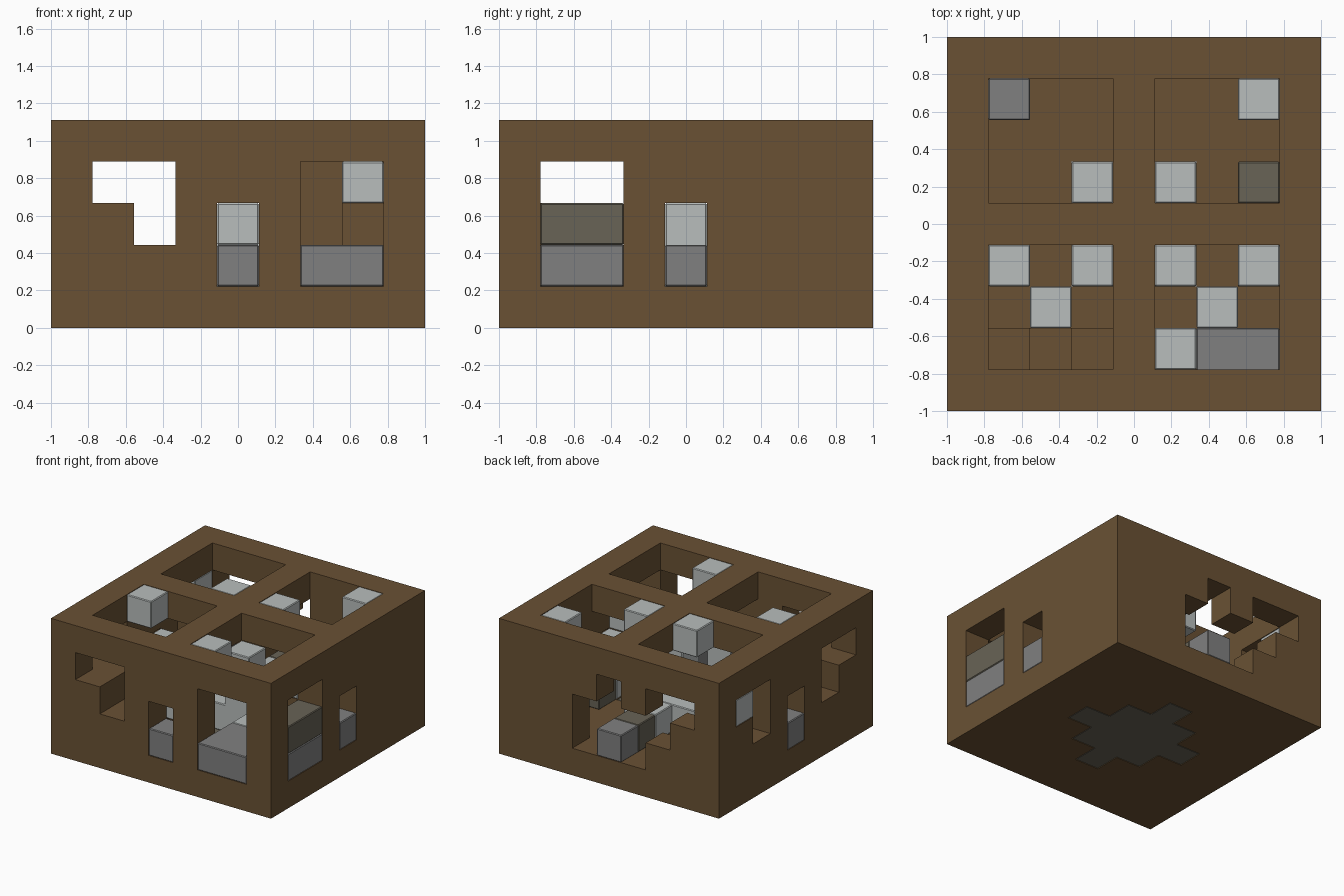
import bpy
import bmesh
from itertools import product
from mathutils import Vector

if "Cube" in bpy.data.objects:
    bpy.data.objects.remove(bpy.data.objects["Cube"])

WIDE, TALL = 9, 5
UNIT = 2 / WIDE


def material(name, color):
    m = bpy.data.materials.new(name)
    m.use_nodes = True
    m.diffuse_color = (*color, 1)
    bsdf = next(n for n in m.node_tree.nodes if n.type == "BSDF_PRINCIPLED")
    bsdf.inputs["Base Color"].default_value = (*color, 1)
    bsdf.inputs["Roughness"].default_value = 0.8
    return m


BROWN = material("brown", (0.144, 0.083, 0.034))
LIGHT = material("light grey", (0.479, 0.509, 0.503))
GREY = material("mid grey", (0.216, 0.216, 0.216))
OLIVE = material("dark olive grey", (0.138, 0.125, 0.093))


def cells(x, y, z):
    """All grid cells in inclusive ranges; a number means one cell."""
    span = lambda r: range(r, r + 1) if isinstance(r, int) else range(r[0], r[1] + 1)
    return set(product(span(x), span(y), span(z)))


def build(name, solid, mat, bevel=0.0):
    """Outer skin of a set of cubic cells, with flat areas merged."""
    bm = bmesh.new()
    verts = {}

    def vert(p):
        key = tuple(int(round(c)) for c in p)
        if key not in verts:
            verts[key] = bm.verts.new((key[0] * UNIT - 1, key[1] * UNIT - 1, key[2] * UNIT))
        return verts[key]

    for cell in sorted(solid):
        centre = Vector(cell) + Vector((0.5, 0.5, 0.5))
        for axis, side in product(range(3), (-1, 1)):
            n = Vector((0, 0, 0))
            n[axis] = side
            if tuple(int(c) for c in Vector(cell) + n) in solid:
                continue
            u = Vector((0, 0, 0))
            u[(axis + 1) % 3] = 0.5
            v = n.cross(u)
            mid = centre + n / 2
            bm.faces.new([vert(mid + a * u + b * v)
                          for a, b in ((-1, -1), (1, -1), (1, 1), (-1, 1))])
    bmesh.ops.dissolve_limit(bm, angle_limit=0.02, verts=bm.verts, edges=bm.edges)
    mesh = bpy.data.meshes.new(name)
    bm.to_mesh(mesh)
    bm.free()
    mesh.materials.append(mat)
    obj = bpy.data.objects.new(name, mesh)
    bpy.context.collection.objects.link(obj)
    if bevel:
        mod = obj.modifiers.new("soft_corners", "BEVEL")
        mod.width = bevel
        mod.segments = 1
    return obj


# Hollow housing with four square roof openings
frame = cells((0, 8), (0, 8), (0, 4)) - cells((1, 7), (1, 7), (1, 3))
for x, y in product((1, 5), repeat=2):
    frame -= cells((x, x + 2), (y, y + 2), 4)

# Front wall openings
frame -= cells((1, 2), 0, 3) | cells(2, 0, 2)
frame -= cells(4, 0, (1, 2)) | cells((6, 7), 0, (1, 3))
# Right-hand side openings
frame -= cells(8, (1, 2), (1, 3)) | cells(8, 4, (1, 2))
# Other side openings
frame -= cells(0, (1, 2), 3) | cells(0, 2, 2) | cells(0, 4, (1, 2))
frame -= cells(0, (6, 7), 3) | cells(0, 6, 2)
# Stepped opening in the back wall
frame -= cells((3, 5), 8, (1, 2)) | cells(4, 8, 3)
frame -= cells((1, 2), 8, 3) | cells(2, 8, 2)

# Steps inside the front corner and the post under one light block
frame |= cells(1, 1, (1, 2)) | cells(2, 1, 1) | cells(3, 1, (1, 2))
frame |= cells(7, 3, (1, 2))

# Coloured blocks: name, material, cells
base = cells((3, 5), (3, 5), 0) | cells((2, 6), 4, 0) | cells(4, (2, 6), 0)
core = cells((3, 5), (3, 5), 1) | cells(5, 3, (2, 3)) | cells(3, 3, (2, 3))
blocks = [
    ("base_star", OLIVE, base),
    ("core", LIGHT, core),
    ("front_ledge", GREY, cells((6, 7), (0, 1), 1)),
    ("side_ledge", GREY, cells(8, (1, 2), 1)),
    ("side_ledge_cap", OLIVE, cells(8, (1, 2), 2)),
    ("front_sill", GREY, cells(4, 0, 1)),
    ("back_sill", GREY, cells(4, 8, 1)),
    ("plus_x_sill", GREY, cells(8, 4, 1)),
    ("minus_x_sill", GREY, cells(0, 4, 1)),
    ("corner_floor_block", GREY, cells(1, 7, 1)),
    ("back_channel", OLIVE, cells(4, 7, 1)),
    ("back_link", LIGHT, cells(4, 6, 1)),
    ("side_channel", OLIVE, cells(7, 5, 1)),
    ("front_inner_block", LIGHT, cells(4, 1, 2)),
    ("plus_x_inner_block", LIGHT, cells(7, 4, (1, 2))),
    ("minus_x_inner_block", LIGHT, cells(1, 4, 2)),
    ("wall_block", LIGHT, cells(0, 7, 3)),
    ("raised_block", LIGHT, cells(7, 3, 3)),
    ("floor_block_left", LIGHT, cells(2, 2, 1)),
    ("floor_block_right", LIGHT, cells(6, 2, 1)),
]
for n, (x, y) in enumerate([(1, 3), (3, 5), (5, 5), (7, 7), (5, 1)]):
    blocks.append((f"roof_block_{n + 1}", LIGHT, cells(x, y, 4)))

for name, mat, solid in blocks:
    frame -= solid
    build(name, solid, mat, bevel=0.006)

build("housing", frame, BROWN)
